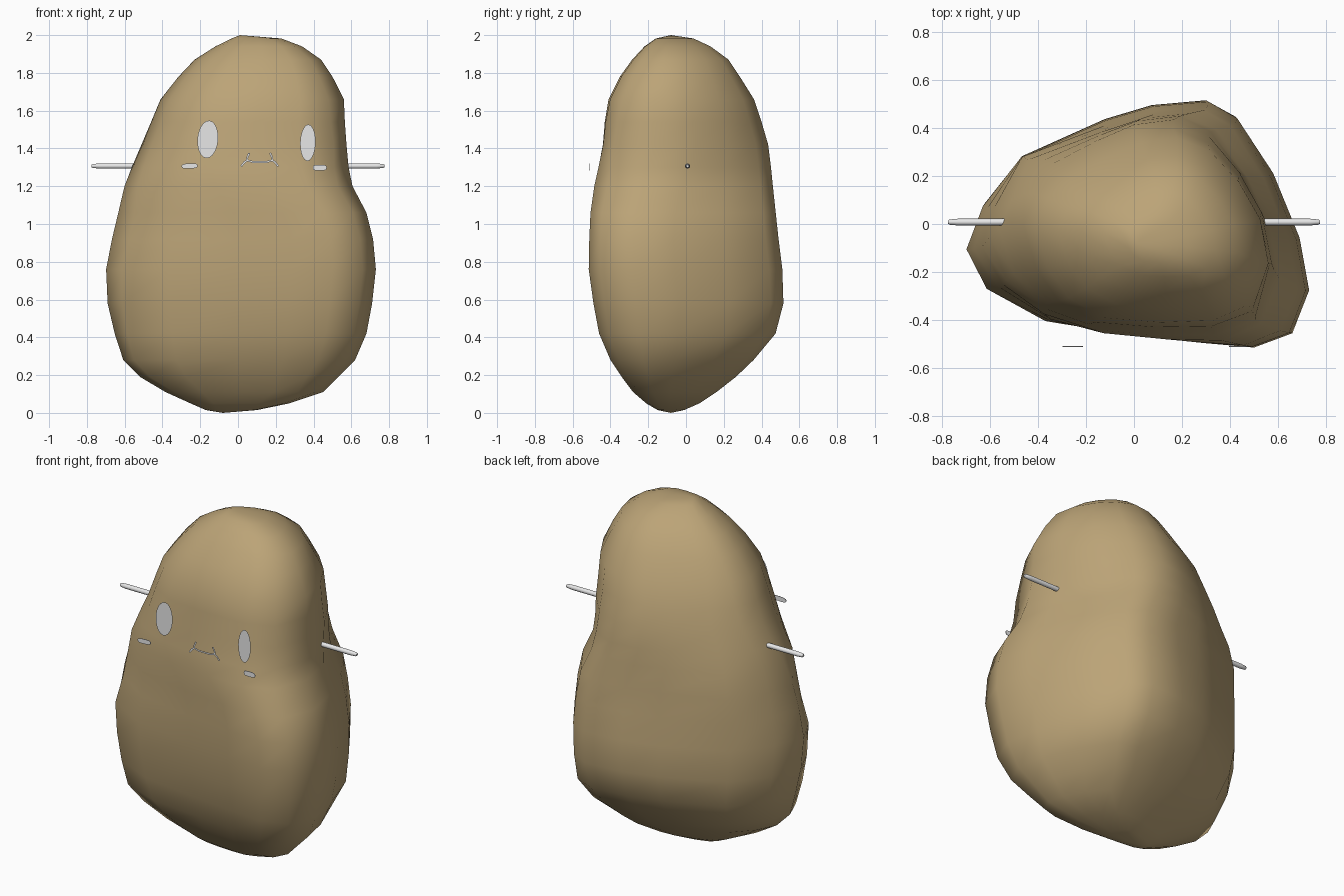
import bpy, bmesh, math
from mathutils import Vector

if "Cube" in bpy.data.objects:
    bpy.data.objects.remove(bpy.data.objects["Cube"])


def material(name, rgb):
    m = bpy.data.materials.new(name)
    m.diffuse_color = (*rgb, 1)
    m.use_nodes = True
    m.node_tree.nodes["Principled BSDF"].inputs["Base Color"].default_value = m.diffuse_color
    return m


TAN = material("potato tan", (0.50, 0.37, 0.185))
PALE = material("pale grey", (0.8, 0.8, 0.8))


def finish(name, bm, mat, angle=None):
    me = bpy.data.meshes.new(name)
    bm.to_mesh(me)
    bm.free()
    ob = bpy.data.objects.new(name, me)
    bpy.context.collection.objects.link(ob)
    me.materials.append(mat)
    if angle:
        bpy.ops.object.select_all(action='DESELECT')
        ob.select_set(True)
        bpy.context.view_layer.objects.active = ob
        bpy.ops.object.shade_smooth_by_angle(angle=math.radians(angle))
    return ob


# Body: two cross-sections blended by height and fitted to the extents
BELLY = [(-.7, -.1), (-.62, -.27), (-.37, -.4), (0, -.46), (.28, -.49), (.5, -.51),
         (.66, -.45), (.73, -.27), (.69, -.05), (.58, .22), (.43, .45), (.31, .52),
         (.08, .5), (-.12, .44), (-.47, .28), (-.63, .08)]
HEAD = [(-.43, -.02), (-.38, -.19), (-.29, -.32), (-.14, -.405), (.1, -.425), (.32, -.415),
        (.47, -.345), (.555, -.17), (.52, .02), (.43, .18), (.31, .31), (.17, .37),
        (.02, .35), (-.14, .28), (-.28, .2), (-.38, .11)]
# height, left, right, front, back
EXTENTS = [(.015, -.17, .10, -.15, -.01), (.05, -.25, .27, -.21, .07),
           (.11, -.38, .45, -.28, .16), (.19, -.51, .53, -.34, .26),
           (.28, -.60, .62, -.40, .35), (.42, -.65, .68, -.46, .47),
           (.58, -.69, .71, -.49, .515), (.76, -.70, .73, -.515, .51),
           (.92, -.675, .715, -.512, .49), (1.06, -.64, .68, -.507, .475),
           (1.2, -.60, .605, -.49, .46), (1.3, -.56, .582, -.467, .45),
           (1.42, -.51, .57, -.44, .435), (1.54, -.46, .563, -.43, .40),
           (1.66, -.41, .56, -.41, .36), (1.78, -.315, .50, -.35, .285),
           (1.87, -.23, .44, -.285, .225), (1.94, -.12, .34, -.22, .13),
           (1.982, -.035, .23, -.16, .04)]
# lumps and hollows: centre, push, radius
LUMPS = [((-.42, .26, 1.1), (-.04, .035, 0), .22),
         ((.47, -.36, 1.42), (.03, -.03, 0), .16),
         ((-.58, -.27, .97), (.025, .025, 0), .18),
         ((.48, .30, .32), (.028, .028, 0), .2),
         ((-.48, -.25, .3), (-.022, -.018, 0), .18),
         ((-.42, .2, .33), (-.015, .015, 0), .18)]


def normalised(section):
    axes = []
    for k in range(2):
        v = [p[k] for p in section]
        lo, hi = min(v), max(v)
        axes.append([(a - lo) / (hi - lo) for a in v])
    return list(zip(*axes))


def smoothstep(a, b, v):
    t = max(0, min(1, (v - a) / (b - a)))
    return t * t * (3 - 2 * t)


bm = bmesh.new()
belly, head = normalised(BELLY), normalised(HEAD)
rings = []
for z, left, right, front, back in EXTENTS:
    ring = []
    for i, (b, h) in enumerate(zip(belly, head)):
        # the back stays full for longer
        lag = .15 if i > 12 else .1 if i > 8 else 0
        t = smoothstep(.95 + lag, 1.45 + lag, z)
        u, v = (b[k] * (1 - t) + h[k] * t for k in range(2))
        p = Vector((left + u * (right - left), front + v * (back - front), z))
        for centre, push, radius in LUMPS:
            d = (p - Vector(centre)).length / radius
            p = p + Vector(push) * math.exp(-d * d)
        ring.append(bm.verts.new(p))
    rings.append(ring)
n = len(BELLY)
for lo, hi in zip(rings, rings[1:]):
    for i in range(n):
        j = (i + 1) % n
        bm.faces.new((lo[i], lo[j], hi[j], hi[i]))
for ring, tip in ((rings[0], (-.08, -.08, 0)), (rings[-1], (.01, -.08, 2))):
    apex = bm.verts.new(tip)
    for i in range(n):
        bm.faces.new((ring[i], ring[(i + 1) % n], apex))
bmesh.ops.recalc_face_normals(bm, faces=bm.faces)
finish("potato_body", bm, TAN, 60)


def oval(name, cx, cz, rx, rz, y, tilt=0, power=1.0, sides=20):
    """Flat upright oval facing forward; a low power squares it off."""
    c, s = math.cos(tilt), math.sin(tilt)
    bm = bmesh.new()
    verts = []
    for i in range(sides):
        a = math.tau * i / sides
        ca, sa = math.cos(a), math.sin(a)
        px = rx * math.copysign(abs(ca) ** power, ca)
        pz = rz * math.copysign(abs(sa) ** power, sa)
        verts.append(bm.verts.new((cx + px * c + pz * s, y, cz + pz * c - px * s)))
    bm.faces.new(verts)
    return finish(name, bm, PALE)


# Eyes and cheeks
oval("left_eye", -.16, 1.448, .055, .1, -.462, tilt=.08)
oval("right_eye", .37, 1.43, .041, .097, -.468, tilt=.03)
for cheek in (oval("left_cheek", -.256, 1.307, .043, .014, -.512, tilt=-.05, power=.7),
              oval("right_cheek", .433, 1.298, .037, .015, -.512, power=.6)):
    cheek.modifiers.new("thickness", 'SOLIDIFY').thickness = .003

# Mouth: thin ribbons, mirrored about the mouth centre
bm = bmesh.new()
MID, HALF = .115, .005
strokes = [[(0, 1.329), (.04, 1.329), (.065, 1.337), (.08, 1.328), (.097, 1.307)],
           [(.067, 1.335), (.066, 1.352), (.056, 1.374)]]
for side in (-1, 1):
    for stroke in strokes:
        for a, b in zip(stroke, stroke[1:]):
            d = (Vector(b) - Vector(a)).normalized()
            off = Vector((-d.y, d.x)) * HALF
            a2, b2 = Vector(a) - d * .002, Vector(b) + d * .002
            quad = [a2 + off, b2 + off, b2 - off, a2 - off][::-side]
            bm.faces.new([bm.verts.new((MID + side * q.x, -.478, q.y)) for q in quad])
finish("mouth", bm, PALE)

# Arms: thin rods with narrowed tips
for side, name in ((-1, "left_arm"), (1, "right_arm")):
    bm = bmesh.new()
    prev = None
    for x, r in ((.5, .014), (.735, .014), (.768, .011), (.775, .007)):
        ring = [bm.verts.new((side * x, .008 + r * math.cos(math.tau * i / 10),
                              1.307 + r * math.sin(math.tau * i / 10))) for i in range(10)]
        if prev:
            for i in range(10):
                j = (i + 1) % 10
                bm.faces.new((prev[i], prev[j], ring[j], ring[i]))
        else:
            bm.faces.new(ring)
        prev = ring
    bm.faces.new(prev)
    bmesh.ops.recalc_face_normals(bm, faces=bm.faces)
    finish(name, bm, PALE, 40)
